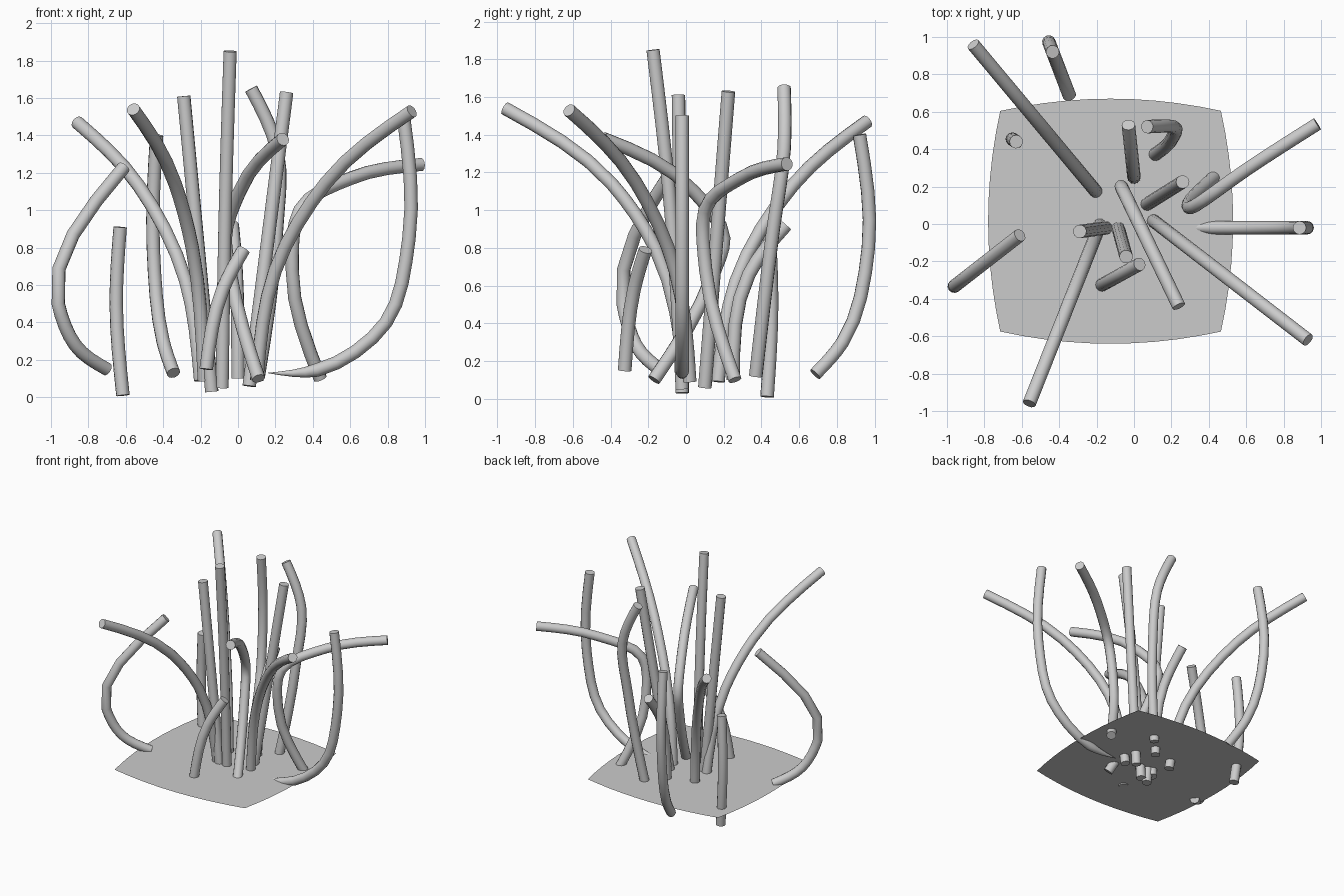
import bpy, math
from mathutils import Vector

if "Cube" in bpy.data.objects:
    bpy.data.objects.remove(bpy.data.objects["Cube"])

grey = bpy.data.materials.new("plain grey")
grey.diffuse_color = (0.6, 0.6, 0.6, 1)
grey.use_nodes = True
grey.node_tree.nodes["Principled BSDF"].inputs["Base Color"].default_value = grey.diffuse_color
STEPS = 4  # subdivisions between guide points


def smooth_path(p):
    """Smooth curve through guide points, relaxed at both ends."""
    n = len(p) - 1
    h = [(p[i + 1] - p[i]).length for i in range(n)]
    d = [(p[i + 1] - p[i]) / h[i] for i in range(n)]
    if n == 1:
        return p
    m = [(d[i - 1] * h[i] + d[i] * h[i - 1]) / (h[i - 1] + h[i]) for i in range(1, n)]
    m = [1.5 * d[0] - .5 * m[0]] + m + [1.5 * d[-1] - .5 * m[-1]]
    out = []
    for i in range(n):
        for k in range(STEPS):
            t = k / STEPS
            s = 1 - t
            out.append(p[i] * (s * s * (1 + 2 * t)) + p[i + 1] * (t * t * (3 - 2 * t))
                       + m[i] * (h[i] * t * s * s) - m[i + 1] * (h[i] * t * t * s))
    return out + [p[-1]]


def stalk(name, root, tip, *guides, taper=False):
    """Round tube from root to tip. A guide is (x, y, z), or (f, z) with
    f the fraction of the way from root to tip seen from above."""
    a, b = Vector(root), Vector(tip)
    pts = [a]
    for g in guides:
        if len(g) == 2:
            q = a.lerp(b, g[0])
            q.z = g[1]
            pts.append(q)
        else:
            pts.append(Vector(g))
    path = smooth_path(pts + [b])
    cu = bpy.data.curves.new(name, 'CURVE')
    cu.dimensions = '3D'
    cu.bevel_depth = 0.036
    cu.bevel_resolution = 4
    cu.use_fill_caps = True
    sp = cu.splines.new('POLY')
    sp.points.add(len(path) - 1)
    for i, (sp_pt, co) in enumerate(zip(sp.points, path)):
        sp_pt.co = (*co, 1)
        if taper:  # root runs out to a point
            sp_pt.radius = min(1, i / STEPS + .03)
    cu.materials.append(grey)
    ob = bpy.data.objects.new(name, cu)
    bpy.context.collection.objects.link(ob)
    bpy.ops.object.select_all(action='DESELECT')
    ob.select_set(True)
    bpy.context.view_layer.objects.active = ob
    bpy.ops.object.convert(target='MESH')
    bpy.ops.object.shade_smooth_by_angle(angle=math.radians(50))


# Long stalks leaning outwards
stalk("back_left_stalk", (-.2, .17, .09), (-.86, .96, 1.47), (.12, .62), (.5, 1.13))
stalk("front_left_stalk", (-.18, 0, .09), (-.56, -.96, 1.54), (.17, .8), (.41, 1.14))
stalk("front_right_stalk", (.1, .02, .09), (.93, -.62, 1.53), (.12, .68), (.45, 1.15))

# Nearly straight upright stalks
stalk("upright_right_stalk", (.06, .1, .06), (.26, .225, 1.63))
stalk("upright_left_stalk", (-.14, -.02, .03), (-.29, -.04, 1.61))
stalk("tallest_stalk", (-.085, -.02, .05), (-.042, -.175, 1.85), (.45, 1.1))

# Short stalks
stalk("left_short_stalk", (-.615, .43, .01), (-.63, .44, .91), (2.4, .5))
stalk("front_short_stalk", (-.17, -.325, .15), (.03, -.215, .79), (.45, .58))
stalk("back_short_stalk", (0, .25, .1), (-.03, .53, .92), (.3, .66))

# Curling stalks
stalk("right_bent_stalk", (.44, .26, .1), (.98, .535, 1.245), (.29, .105, .68), (.33, .1, 1), (.6, .29, 1.17))
stalk("left_arc_stalk", (-.7, -.13, .15), (-.61, -.06, 1.23), (-1.9, .28), (-2.9, .5))
stalk("hooked_stalk", (.11, .37, .12), (.07, .52, 1.65), (.205, .46, .88), (.21, .52, 1.32))
stalk("swept_forward_stalk", (.11, -.17, .1), (.24, -.44, 1.38), (-1.15, .65), (-1.37, .85), (-.78, 1.1))
stalk("back_arc_stalk", (-.345, .685, .13), (-.435, .92, 1.4), (.62, .3), (1.2, .8))
stalk("right_arc_stalk", (.16, -.02, .13), (.885, -.02, 1.5), (.36, .145), (.87, .4), (1.04, .85), taper=True)

# Soil sheet: a thin square with bulging sides
N, outline = 10, []
for side in range(4):
    a = side * math.pi / 2
    for i in range(N):
        v = .59 * (-1 + 2 * i / N)
        u = .655 - .187 * v * v
        outline.append((u * math.cos(a) - v * math.sin(a) - .125,
                        u * math.sin(a) + v * math.cos(a) + .015, .155))
me = bpy.data.meshes.new("soil_sheet")
me.from_pydata(outline, [], [list(range(len(outline)))])
me.materials.append(grey)
bpy.context.collection.objects.link(bpy.data.objects.new("soil_sheet", me))
